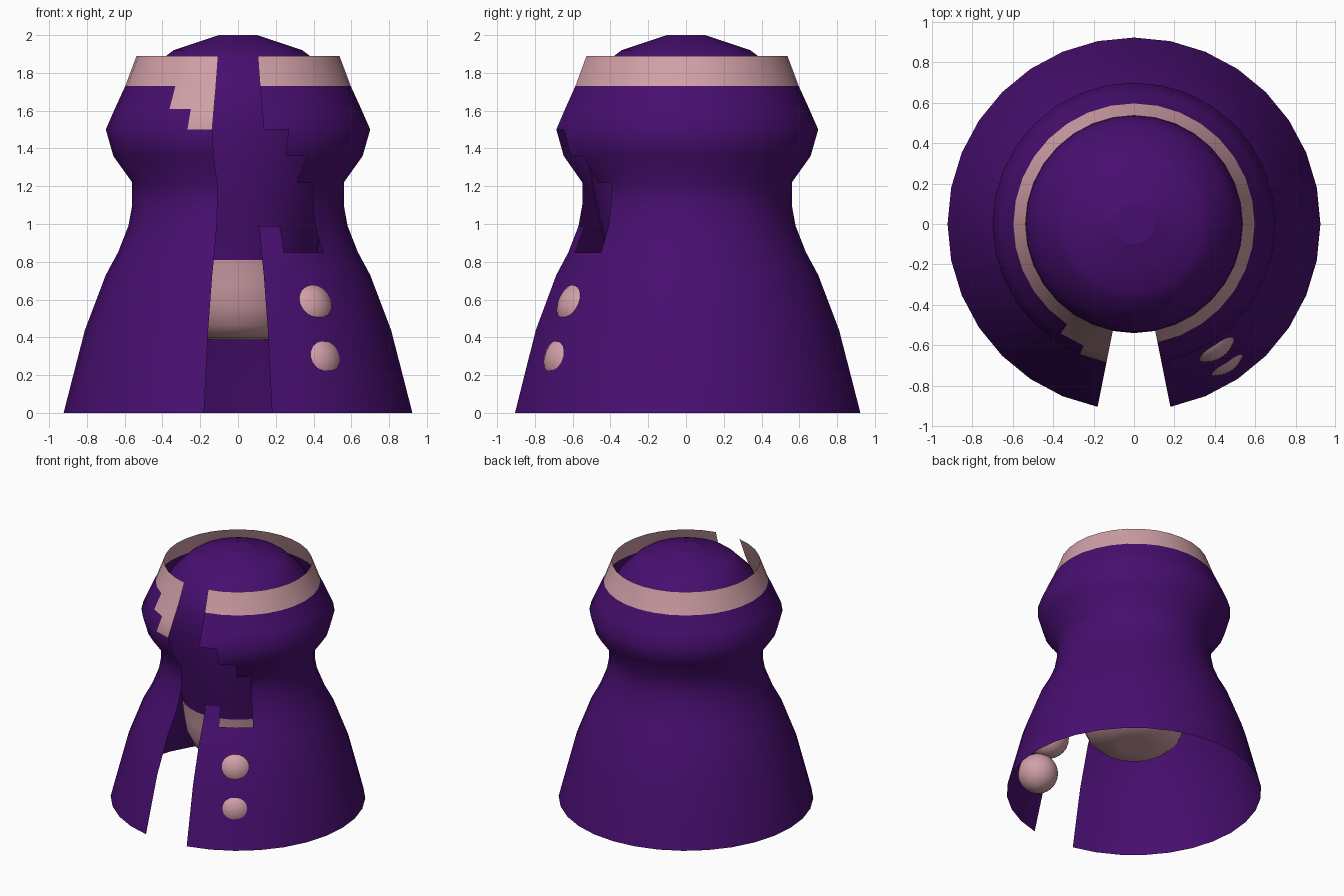
import bpy, bmesh, math

if "Cube" in bpy.data.objects:
    bpy.data.objects.remove(bpy.data.objects["Cube"])

SEG = 32
STEP = 2 * math.pi / SEG


def material(name, rgb):
    m = bpy.data.materials.new(name)
    m.diffuse_color = (*rgb, 1)
    m.use_nodes = True
    m.node_tree.nodes["Principled BSDF"].inputs["Base Color"].default_value = m.diffuse_color
    return m


PURPLE = material("deep_purple", (0.065, 0.0045, 0.162))
PINK = material("dusty_pink", (0.64, 0.35, 0.39))


def revolve(name, profile, colour, keep=lambda band, col: True, cap=False):
    """Spin a (radius, z) profile; column 0 starts at the front (-y) and runs towards +x."""
    bm = bmesh.new()
    rings = [[bm.verts.new((r * math.sin(i * STEP), -r * math.cos(i * STEP), z))
              for i in range(SEG)] for r, z in profile]
    for b in range(len(rings) - 1):
        for c in range(SEG):
            if keep(b, c):
                d = (c + 1) % SEG
                f = bm.faces.new((rings[b][c], rings[b][d], rings[b + 1][d], rings[b + 1][c]))
                f.material_index = colour(b, c)
    if cap:
        bm.faces.new(rings[0][::-1]).material_index = colour(0, 0)
        bm.faces.new(rings[-1]).material_index = colour(len(rings) - 2, 0)
    loose = [v for v in bm.verts if not v.link_faces]
    bmesh.ops.delete(bm, geom=loose, context='VERTS')
    for f in bm.faces:
        f.smooth = len(f.verts) == 4
    me = bpy.data.meshes.new(name)
    bm.to_mesh(me)
    bm.free()
    me.materials.append(PURPLE)
    me.materials.append(PINK)
    ob = bpy.data.objects.new(name, me)
    bpy.context.collection.objects.link(ob)
    return ob


# Open coat: thin shell with a front slit and a stepped opening on the right
coat = [(0.923, 0), (0.89, 0.13), (0.81, 0.44), (0.70, 0.73), (0.635, 0.85), (0.58, 0.99),
        (0.56, 1.10), (0.56, 1.22), (0.66, 1.36), (0.70, 1.50), (0.652, 1.61),
        (0.597, 1.73), (0.537, 1.89)]
OPENING = {4: (2, 3), 5: (1, 2, 3), 6: (1, 2, 3), 7: (1, 2), 8: (1,)}
LAPEL = {9: (30,), 10: (29, 30)}


def coat_keep(band, col):
    return col not in (0, SEG - 1) and col not in OPENING.get(band, ())


def coat_colour(band, col):
    return int(band == 11 or col in LAPEL.get(band, ()))


revolve("coat", coat, coat_colour, coat_keep)

# Egg-shaped body inside the coat, pink below and purple above
body = [(0.13, 0.385), (0.26, 0.40), (0.33, 0.46), (0.375, 0.56), (0.395, 0.68), (0.41, 0.81),
        (0.445, 0.96), (0.48, 1.12), (0.515, 1.30), (0.54, 1.48), (0.535, 1.64),
        (0.49, 1.78), (0.38, 1.89), (0.34, 1.92), (0.22, 1.96), (0.10, 2.0)]
revolve("inner_body", body, lambda band, col: int(body[band][1] < 0.8), cap=True)

# Ball buttons, mostly sunk into the coat
angle = math.radians(33.4)
for i, (r, z) in enumerate([(0.645, 0.55), (0.727, 0.27)]):
    bpy.ops.mesh.primitive_uv_sphere_add(
        segments=32, ring_count=16, radius=0.146,
        location=(r * math.sin(angle), -r * math.cos(angle), z))
    button = bpy.context.object
    button.name = f"button_{i + 1}"
    button.data.materials.append(PINK)
    bpy.ops.object.shade_smooth()
